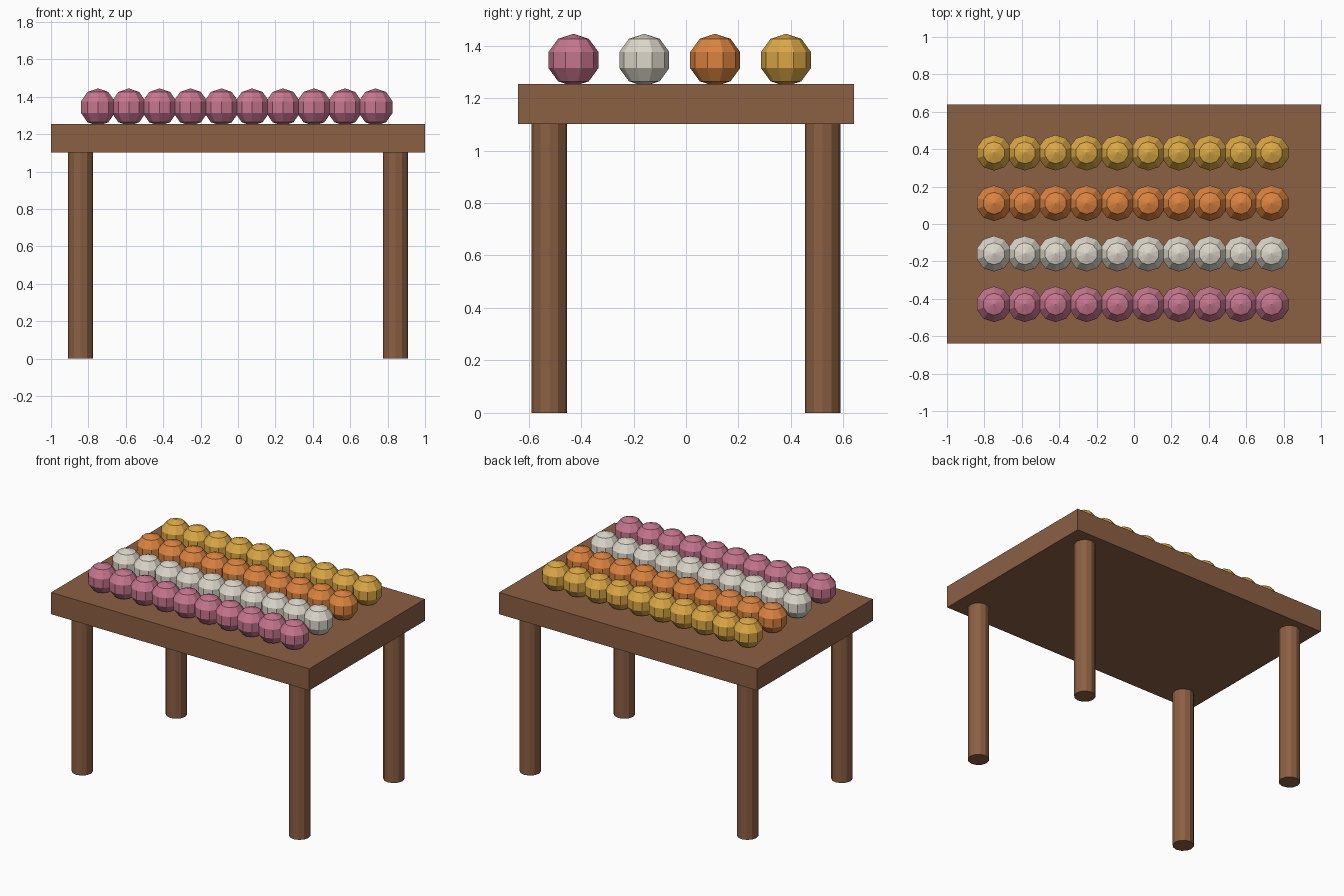
import bpy
from mathutils import Matrix

cube = bpy.data.objects.get("Cube")
if cube:
    bpy.data.objects.remove(cube, do_unlink=True)


def make_material(name, rgb):
    mat = bpy.data.materials.new(name)
    mat.use_nodes = True
    mat.diffuse_color = (*rgb, 1)
    mat.node_tree.nodes["Principled BSDF"].inputs["Base Color"].default_value = (*rgb, 1)
    return mat


def finish(name, mat):
    obj = bpy.context.object
    obj.name = name
    obj.data.name = name
    obj.data.materials.append(mat)
    return obj


wood = make_material("brown wood", (0.26, 0.115, 0.055))
row_materials = [
    ("pink", make_material("pink", (0.56, 0.18, 0.27))),
    ("cream", make_material("cream", (0.72, 0.68, 0.59))),
    ("orange", make_material("orange", (0.71, 0.23, 0.05))),
    ("yellow", make_material("golden yellow", (0.71, 0.39, 0.06))),
]

# Table top slab
bpy.ops.mesh.primitive_cube_add(size=1, location=(0, 0, 1.178))
slab = finish("table_top", wood)
slab.data.transform(Matrix.Diagonal((2, 1.28, 0.152, 1)))

# Four round legs
for side, sx in (("left", 1), ("right", -1)):
    for end, sy in (("front", -1), ("back", 1)):
        bpy.ops.mesh.primitive_cylinder_add(
            vertices=12, radius=0.068, depth=1.102,
            location=(sx * 0.842, sy * 0.521, 0.551))
        finish(f"{end}_{side}_leg", wood)

# Four rows of faceted balls, slightly sunk into the slab
for row, (colour, mat) in enumerate(row_materials):
    for col in range(10):
        bpy.ops.mesh.primitive_uv_sphere_add(
            segments=10, ring_count=5, radius=0.1,
            rotation=(0, 0, 0),
            location=(-0.749 + col * 0.165, -0.429 + row * 0.27, 1.345))
        finish(f"{colour}_ball_{col + 1}", mat)
